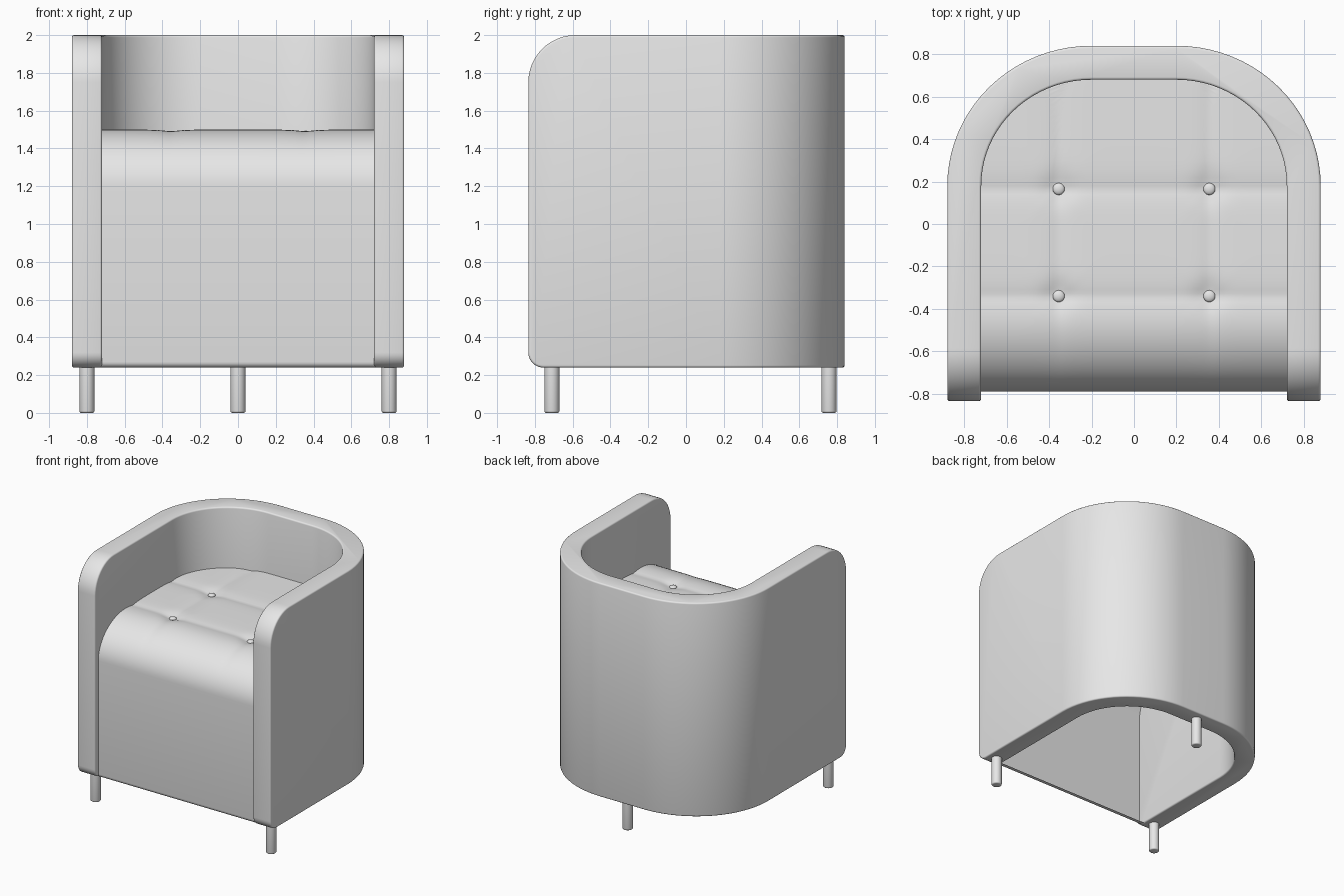
import bpy, bmesh, math
from mathutils import Vector

if "Cube" in bpy.data.objects:
    bpy.data.objects.remove(bpy.data.objects["Cube"])

fabric = bpy.data.materials.new("light_grey")
fabric.diffuse_color = (0.8, 0.8, 0.8, 1)
fabric.use_nodes = True
fabric.node_tree.nodes["Principled BSDF"].inputs["Base Color"].default_value = fabric.diffuse_color

BOTTOM, TOP, FRONT = 0.24, 2.0, -0.835
CX, CY = 0.2, 0.18            # centre of the rounded back corners


def make_object(name, bm):
    bmesh.ops.recalc_face_normals(bm, faces=bm.faces)
    mesh = bpy.data.meshes.new(name)
    bm.to_mesh(mesh)
    bm.free()
    mesh.materials.append(fabric)
    obj = bpy.data.objects.new(name, mesh)
    bpy.context.collection.objects.link(obj)
    return obj


def activate(obj):
    bpy.ops.object.select_all(action='DESELECT')
    obj.select_set(True)
    bpy.context.view_layer.objects.active = obj


def smooth(obj, angle=35):
    activate(obj)
    bpy.ops.object.shade_smooth_by_angle(angle=math.radians(angle))


def arc(cx, cy, rx, ry, a0, a1, n):
    return [(cx + rx * math.cos(math.radians(a0 + (a1 - a0) * i / n)),
             cy + ry * math.sin(math.radians(a0 + (a1 - a0) * i / n))) for i in range(n + 1)]


def extrude_profile(name, points, offset):
    bm = bmesh.new()
    face = bm.faces.new([bm.verts.new(p) for p in points])
    new = bmesh.ops.extrude_face_region(bm, geom=[face])["geom"]
    bmesh.ops.translate(bm, vec=Vector(offset),
                        verts=[v for v in new if isinstance(v, bmesh.types.BMVert)])
    return make_object(name, bm)


def u_line(rx, ry):
    right = arc(CX, CY, rx, ry, 0, 90, 20)
    left = [(-x, y) for x, y in reversed(right)]
    return [(CX + rx, -1.0)] + right + left + [(-CX - rx, -1.0)]


# Wrap-around back and arms: U-shaped plan trimmed by a rounded side profile
plan = u_line(0.68, 0.66) + u_line(0.52, 0.50)[::-1]
shell = extrude_profile("back_and_arms", [(x, y, 0) for x, y in plan], (0, 0, 2.3))
side = [(1.2, BOTTOM), (1.2, TOP)]
side += arc(FRONT + 0.25, TOP - 0.25, 0.25, 0.25, 90, 180, 12)
side += arc(FRONT + 0.08, BOTTOM + 0.08, 0.08, 0.08, 180, 270, 8)
cutter = extrude_profile("side_profile_cutter", [(-1.2, y, z) for y, z in side], (2.4, 0, 0))
cutter.hide_render = True
trim = shell.modifiers.new("trim", 'BOOLEAN')
trim.operation, trim.solver, trim.object = 'INTERSECT', 'EXACT', cutter
edge = shell.modifiers.new("soft_edges", 'BEVEL')
edge.width, edge.segments, edge.limit_method = 0.012, 3, 'ANGLE'
edge.angle_limit = math.radians(40)
activate(shell)
bpy.ops.object.convert(target='MESH')
bpy.data.objects.remove(cutter)
smooth(shell)

# Seat: one upholstered sheet running up the front and over the top
BX, BY = 0.355, (-0.34, 0.165)


def tuft(x, y):
    """Depth of the pulled-in seams and button dimples."""
    dx = abs(abs(x) - BX)
    dy = min(abs(y - b) for b in BY)
    fade = max(0.0, min(1.0, (y + 0.75) / 0.4))
    seams = 0.012 * max(math.exp(-dx / 0.05), math.exp(-dy / 0.05))
    return fade * (seams + 0.02 * math.exp(-(dx * dx + dy * dy) / 0.005))


def half_width(y):
    t = min(1.0, max(0.0, (y - CY) / 0.50))
    return CX + 0.52 * math.sqrt(1 - t * t) + 0.004


profile = [(-0.74, BOTTOM)] + arc(-0.76, 0.27, 0.03, 0.03, 270, 180, 5)
profile += arc(-0.43, 1.2, 0.36, 0.30, 180, 90, 18)
profile += [(-0.43 + 0.61 * i / 30, 1.5) for i in range(1, 31)]
profile += [(CY + 0.503 * math.sin(math.pi / 2 * i / 20), 1.5) for i in range(1, 21)]
N = 72
bm = bmesh.new()
rows = []
for y, z in profile:
    w = half_width(y)
    row = []
    for i in range(N + 1):
        x = w * (2 * i / N - 1)
        row.append(bm.verts.new((x, y, z - (tuft(x, y) if z > 1.2 else 0))))
    rows.append(row)
for a, b in zip(rows, rows[1:]):
    for i in range(N):
        bm.faces.new((a[i], a[i + 1], b[i + 1], b[i]))
seat = make_object("seat", bm)
if seat.data.polygons[len(seat.data.polygons) - 1].normal.z < 0:
    seat.data.flip_normals()
smooth(seat, 60)

# Seat buttons
for sx in (-1, 1):
    for by in BY:
        bm = bmesh.new()
        bmesh.ops.create_uvsphere(bm, u_segments=20, v_segments=10, radius=0.028)
        bmesh.ops.scale(bm, vec=(1, 1, 0.5), verts=bm.verts)
        bmesh.ops.translate(bm, vec=(sx * BX, by, 1.475), verts=bm.verts)
        smooth(make_object("seat_button", bm), 60)

# Three round legs with softened feet
for name, x, y in (("front_leg_left", -0.8, -0.71), ("front_leg_right", 0.8, -0.71),
                   ("back_leg", 0.0, 0.757)):
    bm = bmesh.new()
    bmesh.ops.create_cone(bm, cap_ends=True, segments=24, radius1=0.04, radius2=0.04, depth=0.26)
    bmesh.ops.translate(bm, vec=(x, y, 0.13), verts=bm.verts)
    foot = [e for e in bm.edges if all(v.co.z < 0.01 for v in e.verts)]
    bmesh.ops.bevel(bm, geom=foot, offset=0.01, segments=3, profile=0.5, affect='EDGES')
    smooth(make_object(name, bm))
